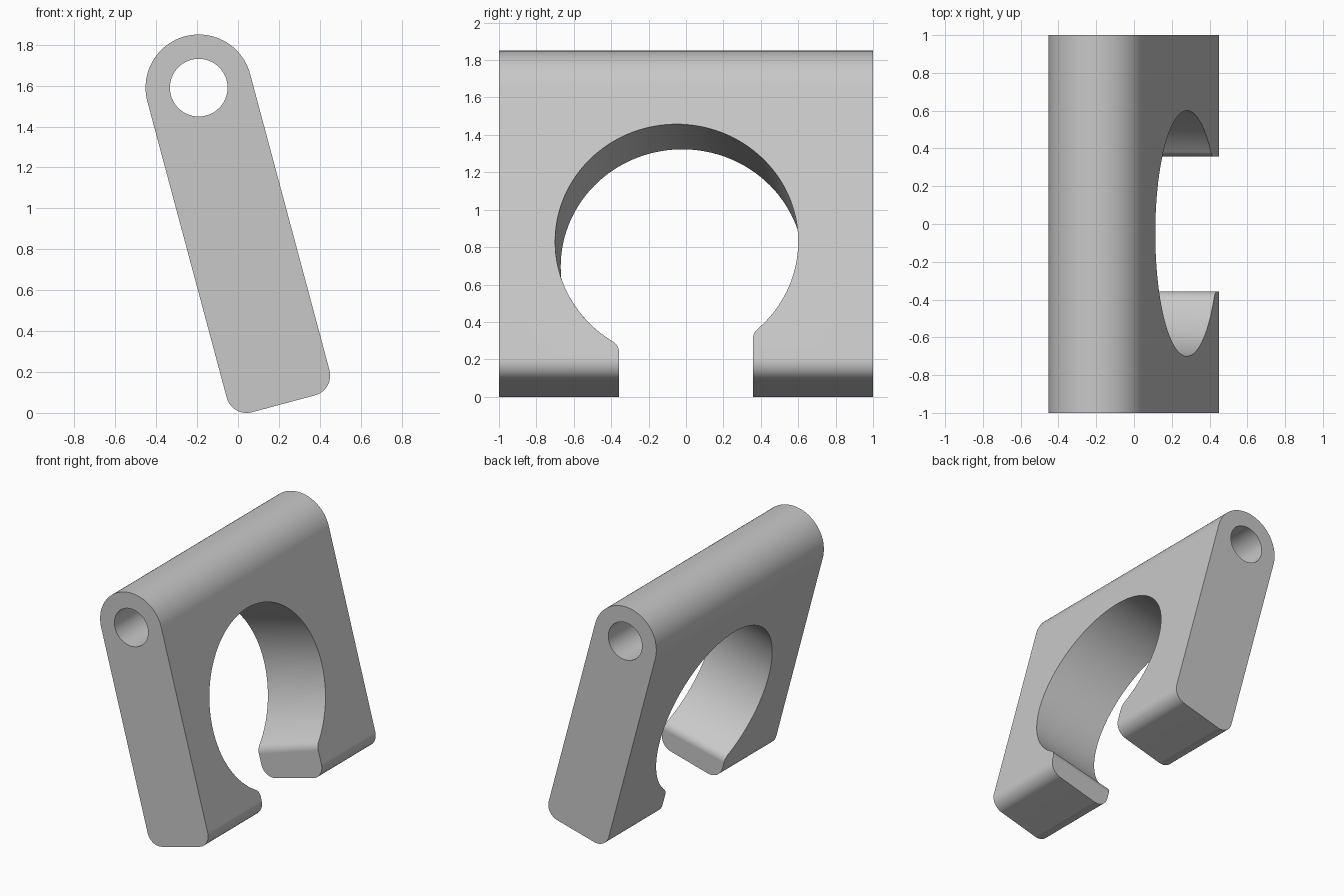
import bpy
import bmesh
from math import sin, cos, pi, radians, sqrt, atan2
from mathutils import Vector

cube = bpy.data.objects.get("Cube")
if cube:
    bpy.data.objects.remove(cube, do_unlink=True)

TILT = radians(15)
PIVOT = Vector((-0.192, 0, 1.59))
ACROSS = Vector((cos(TILT), 0, sin(TILT)))
DOWN = Vector((sin(TILT), 0, -cos(TILT)))
HALF = 0.26        # half thickness and top radius
LENGTH = 1.6       # pivot to bottom edge


def place(u, y, t):
    """Across the plate, along it, and down from the pivot."""
    return PIVOT + ACROSS * u + DOWN * t + Vector((0, y, 0))


def arc(cx, cy, r, start, end, n):
    return [(cx + r * cos(start + (end - start) * i / n),
             cy + r * sin(start + (end - start) * i / n)) for i in range(n + 1)]


def loft(name, ring_a, ring_b):
    """Closed solid between two matching rings of points."""
    bm = bmesh.new()
    a = [bm.verts.new(p) for p in ring_a]
    b = [bm.verts.new(p) for p in ring_b]
    bm.faces.new(a)
    bm.faces.new(b[::-1])
    for i in range(len(a)):
        j = (i + 1) % len(a)
        bm.faces.new((a[j], a[i], b[i], b[j]))
    bmesh.ops.recalc_face_normals(bm, faces=bm.faces)
    mesh = bpy.data.meshes.new(name)
    bm.to_mesh(mesh)
    bm.free()
    obj = bpy.data.objects.new(name, mesh)
    bpy.context.collection.objects.link(obj)
    return obj


def bar(name, profile, half_length):
    return loft(name, *[[place(u, s * half_length, t) for u, t in profile] for s in (-1, 1)])


def keyhole(centre_y, radius=0.65, slot=0.357, fillet=0.075, centre_t=0.857):
    """Round opening with a straight slot below and rounded corners between."""
    right, left = [], []
    for side, pts in ((1, right), (-1, left)):
        fy = side * (slot + fillet)
        dy = fy - centre_y
        dt = sqrt((radius + fillet) ** 2 - dy ** 2)
        end = atan2(-dt, -dy)
        flat = -pi if side > 0 else 0
        pts += [(side * slot, LENGTH + 0.3)]
        pts += arc(fy, centre_t + dt, fillet, flat, end, 10)
        join = atan2(dt, dy)
        top = -pi / 2 if side > 0 else 1.5 * pi
        pts += arc(centre_y, centre_t, radius, join, top, 56)[1:]
    return right + left[-2::-1]


# Plate: round top, straight sides, softened bottom corners
r = 0.1
plate = bar("clamp_plate",
            arc(0, 0, HALF, pi, 2 * pi, 48)
            + arc(HALF - r, LENGTH - r, r, 0, pi / 2, 14)
            + arc(r - HALF, LENGTH - r, r, pi / 2, pi, 14), 1)

# Pin bore along the top
pin_cutter = bar("pin_cutter", arc(0, 0, 0.141, 0, 2 * pi, 64)[:-1], 1.2)

# Slightly skewed keyhole through the plate
rings = []
for u in (-0.52, 0.52):
    centre = -0.035 - 0.015 * u / HALF
    rings.append([place(u, y, t) for y, t in keyhole(centre)])
keyhole_cutter = loft("keyhole_cutter", *rings)

bpy.context.view_layer.objects.active = plate
for cutter in (pin_cutter, keyhole_cutter):
    cutter.hide_render = True
    mod = plate.modifiers.new(cutter.name, "BOOLEAN")
    mod.operation = "DIFFERENCE"
    mod.solver = "EXACT"
    mod.object = cutter
    bpy.ops.object.modifier_apply(modifier=mod.name)
    bpy.data.objects.remove(cutter, do_unlink=True)

# Plain grey finish
grey = bpy.data.materials.new("plain_grey")
grey.use_nodes = True
colour = (0.58, 0.58, 0.58, 1)
grey.diffuse_color = colour
grey.node_tree.nodes["Principled BSDF"].inputs["Base Color"].default_value = colour
plate.data.materials.clear()
plate.data.materials.append(grey)

# Smooth curved surfaces with crisp rims
bpy.ops.object.select_all(action="DESELECT")
plate.select_set(True)
bpy.ops.object.shade_smooth_by_angle(angle=radians(30))
weighted = plate.modifiers.new("even_shading", "WEIGHTED_NORMAL")
weighted.keep_sharp = True
